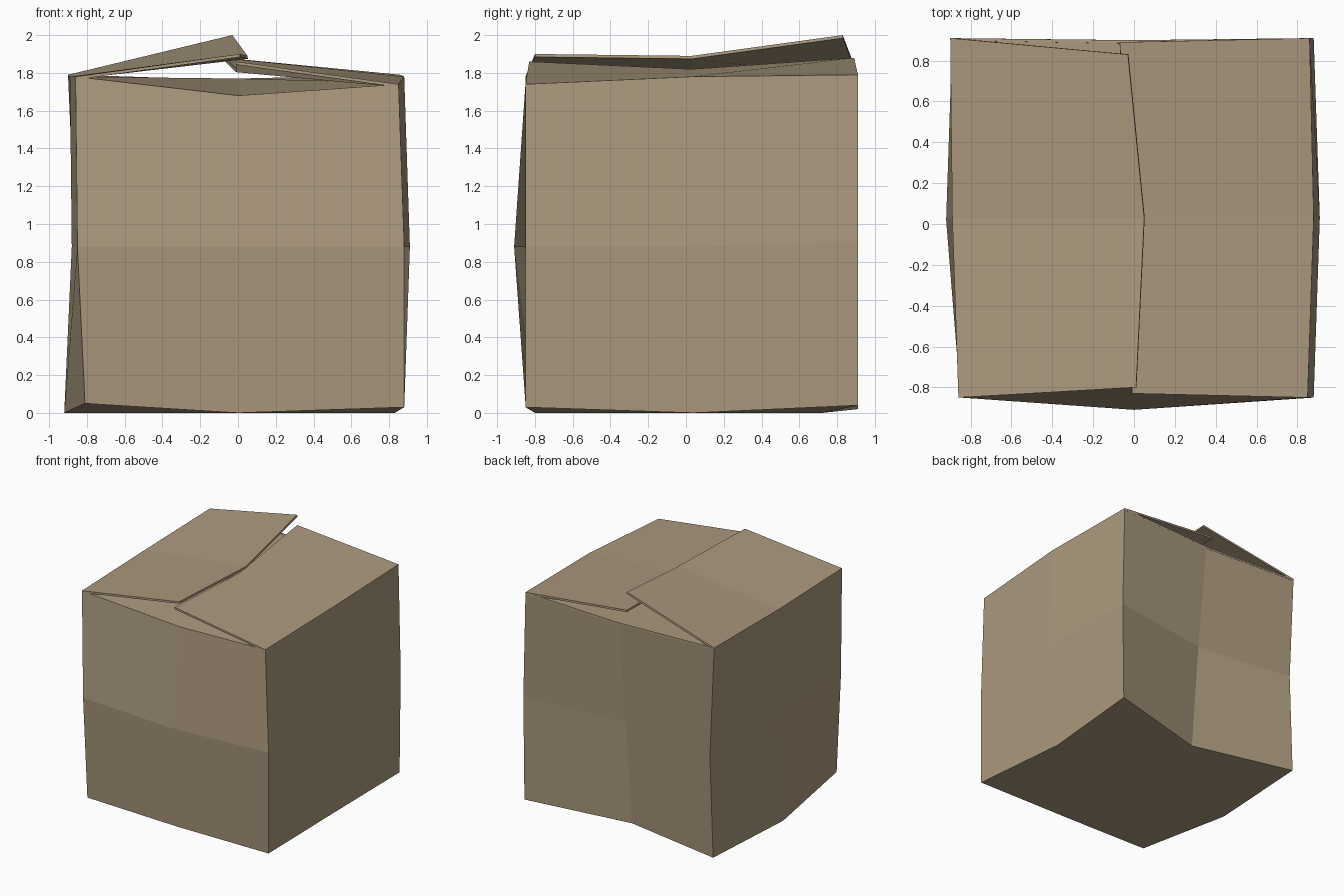
import bpy
import bmesh
from mathutils import Vector

default_cube = bpy.data.objects.get("Cube")
if default_cube:
    bpy.data.objects.remove(default_cube, do_unlink=True)

# Plain cardboard colour
cardboard = bpy.data.materials.new("cardboard_tan")
cardboard.use_nodes = True
tan = (0.41, 0.32, 0.21, 1)
cardboard.diffuse_color = tan
for node in cardboard.node_tree.nodes:
    if node.type == "BSDF_PRINCIPLED":
        node.inputs["Base Color"].default_value = tan
        node.inputs["Roughness"].default_value = 0.9

BOARD_THICKNESS = 0.016


def add_board(name, bm):
    """Turn a bmesh surface into a cardboard sheet, thickened inwards."""
    mesh = bpy.data.meshes.new(name)
    bm.to_mesh(mesh)
    bm.free()
    mesh.materials.append(cardboard)
    board = bpy.data.objects.new(name, mesh)
    bpy.context.scene.collection.objects.link(board)
    solidify = board.modifiers.new("board_thickness", "SOLIDIFY")
    solidify.thickness = BOARD_THICKNESS
    solidify.offset = -1
    return board


# Warped outline at each height: corners and side middles, starting at the
# front corner on the -x side and running counter-clockwise seen from above
bottom_ring = [(-.81, -.85, .05), (0, -.8, 0), (.88, -.85, .03), (.83, .04, 0),
               (.87, .91, .04), (0, .72, 0), (-.89, .91, .02), (-.92, .02, 0)]
middle_ring = [(-.85, -.85, .88), (0, -.91, .88), (.88, -.85, .88), (.91, .03, .88),
               (.88, .91, .9), (0, .8, .88), (-.86, .91, .87), (-.88, .03, .88)]
top_ring = [(-.86, -.85, 1.78), (0, -.78, 1.68), (.85, -.85, 1.74), (.88, .03, 1.78),
            (.86, .91, 1.79), (0, .9, 1.76), (-.9, .91, 1.79), (-.89, .03, 1.78)]

# Box body: four dented walls and a creased base, open at the top
bm = bmesh.new()
rings = [[bm.verts.new(point) for point in ring]
         for ring in (bottom_ring, middle_ring, top_ring)]
for lower, upper in zip(rings, rings[1:]):
    for i in range(len(lower)):
        j = (i + 1) % len(lower)
        bm.faces.new((lower[i], lower[j], upper[j], upper[i]))
base = rings[0]
base_centre = bm.verts.new((0, 0, 0))
for corner in range(0, len(base), 2):
    bm.faces.new((base_centre, base[corner + 1], base[corner], base[corner - 1]))
add_board("box_body", bm)


def add_flap(name, hinge, free_edge):
    """Two-panel flap between a hinge on the rim and its bent free edge."""
    flap = bmesh.new()
    hinge_verts = [flap.verts.new(point) for point in hinge]
    free_verts = [flap.verts.new(point) for point in free_edge]
    for i in range(len(hinge) - 1):
        face = flap.faces.new((hinge_verts[i], hinge_verts[i + 1],
                               free_verts[i + 1], free_verts[i]))
        face.normal_update()
        if face.normal.dot(Vector((0, 0, 1))) < 0:
            face.normal_flip()
    return add_board(name, flap)


# Inner flaps, folded nearly flat beneath the outer pair
add_flap("front_inner_flap", top_ring[0:3],
         [(-.8, -.02, 1.75), (0, -.02, 1.77), (.8, -.02, 1.75)])
add_flap("back_inner_flap", top_ring[4:7],
         [(.8, .05, 1.75), (0, .05, 1.77), (-.8, .05, 1.75)])

# Outer flaps, sprung open, with one lapping over the other
add_flap("left_outer_flap", top_ring[2:5],
         [(-.01, -.83, 1.86), (-.01, .03, 1.82), (-.07, .89, 1.88)])
add_flap("right_outer_flap", [top_ring[6], top_ring[7], top_ring[0]],
         [(-.03, .83, 2), (.05, .03, 1.89), (.01, -.8, 1.9)])
